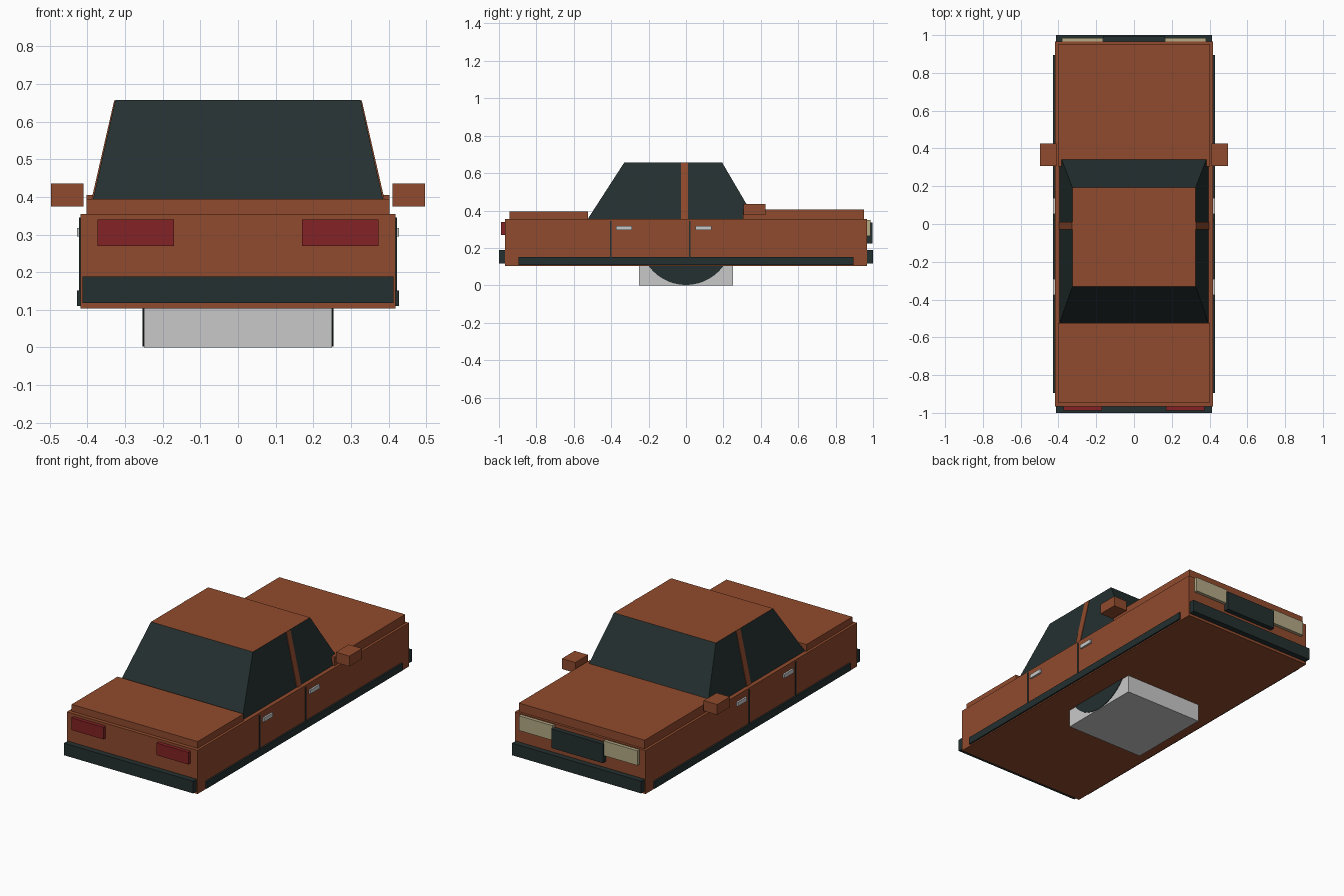
import bpy, bmesh, math
from mathutils import Matrix

if "Cube" in bpy.data.objects:
    bpy.data.objects.remove(bpy.data.objects["Cube"])


def material(name, rgb):
    m = bpy.data.materials.new(name)
    m.diffuse_color = (*rgb, 1)
    m.use_nodes = True
    m.node_tree.nodes["Principled BSDF"].inputs["Base Color"].default_value = m.diffuse_color
    return m


PAINT = material("rust_paint", (0.279, 0.069, 0.026))
DARK = material("dark_trim", (0.018, 0.029, 0.029))
RED = material("tail_red", (0.227, 0.016, 0.018))
CREAM = material("lamp_cream", (0.46, 0.40, 0.235))
GREY = material("light_grey", (0.584, 0.584, 0.584))


def add_object(name, bm, *mats):
    bmesh.ops.recalc_face_normals(bm, faces=bm.faces)
    me = bpy.data.meshes.new(name)
    bm.to_mesh(me)
    bm.free()
    for m in mats:
        me.materials.append(m)
    ob = bpy.data.objects.new(name, me)
    bpy.context.collection.objects.link(ob)
    return ob


def box(name, x, y, z, mat):
    """Box from (min, max) ranges on each axis."""
    bm = bmesh.new()
    bmesh.ops.create_cube(bm, size=1)
    for v in bm.verts:
        for i, r in enumerate((x, y, z)):
            v.co[i] = r[0] if v.co[i] < 0 else r[1]
    return add_object(name, bm, mat)


def pair(name, x, y, z, mat):
    """Same box on the left and right sides."""
    box("right_" + name, x, y, z, mat)
    box("left_" + name, (-x[1], -x[0]), y, z, mat)


def frustum(x0, x1, y0, y1, z0, z1):
    """Tapered block: x half-widths and y ranges at bottom and top."""
    bm = bmesh.new()
    bmesh.ops.create_cube(bm, size=1)
    for v in bm.verts:
        top = v.co.z > 0
        hw, yr = (x1, y1) if top else (x0, y0)
        v.co = (math.copysign(hw, v.co.x), yr[0] if v.co.y < 0 else yr[1], z1 if top else z0)
    return bm


# Body shell, boot lid and bonnet
box("body", (-0.418, 0.418), (-0.967, 0.967), (0.103, 0.355), PAINT)
box("boot_lid", (-0.403, 0.403), (-0.945, -0.525), (0.355, 0.394), PAINT)
box("bonnet", (-0.403, 0.403), (0.305, 0.953), (0.355, 0.405), PAINT)

# Glass cabin with painted roof
bm = frustum(0.394, 0.326, (-0.525, 0.37), (-0.33, 0.193), 0.355, 0.657)
for f in bm.faces:
    f.normal_update()
    f.material_index = 1 if f.normal.z > 0.9 else 0
add_object("cabin", bm, DARK, PAINT)

# Painted door pillars standing just proud of the side glass
add_object("door_pillars", frustum(0.398, 0.329, (-0.028, 0.01), (-0.028, 0.01), 0.355, 0.656), PAINT)

# Bumpers
box("tail_bumper", (-0.413, 0.413), (-1.0, -0.96), (0.118, 0.188), DARK)
box("nose_bumper", (-0.413, 0.413), (0.96, 1.0), (0.118, 0.188), DARK)

# Lamps and grille
pair("tail_lamp", (0.17, 0.374), (-0.988, -0.96), (0.27, 0.34), RED)
pair("head_lamp", (0.163, 0.38), (0.96, 0.986), (0.265, 0.35), CREAM)
box("grille", (-0.165, 0.165), (0.96, 0.996), (0.225, 0.335), DARK)

# Side trim, door seams, handles and mirrors
pair("sill_trim", (0.41, 0.428), (-0.895, 0.895), (0.11, 0.151), DARK)
for label, seam, handle in (("rear", -0.403, -0.375), ("middle", 0.021, 0.052)):
    pair(label + "_door_seam", (0.41, 0.422), (seam - 0.004, seam + 0.004), (0.15, 0.345), DARK)
    pair(label + "_door_handle", (0.41, 0.428), (handle, handle + 0.085), (0.295, 0.318), GREY)
pair("wing_mirror", (0.411, 0.497), (0.308, 0.425), (0.375, 0.435), PAINT)

# Central underside block with round dark discs on its sides
box("underside_block", (-0.25, 0.25), (-0.25, 0.25), (0.0, 0.3), GREY)
bm = bmesh.new()
bmesh.ops.create_cone(bm, cap_ends=True, segments=48, radius1=0.248, radius2=0.248, depth=0.508,
                      matrix=Matrix.Translation((0, 0, 0.25)) @ Matrix.Rotation(math.pi / 2, 4, 'Y'))
add_object("underside_disc", bm, DARK)
